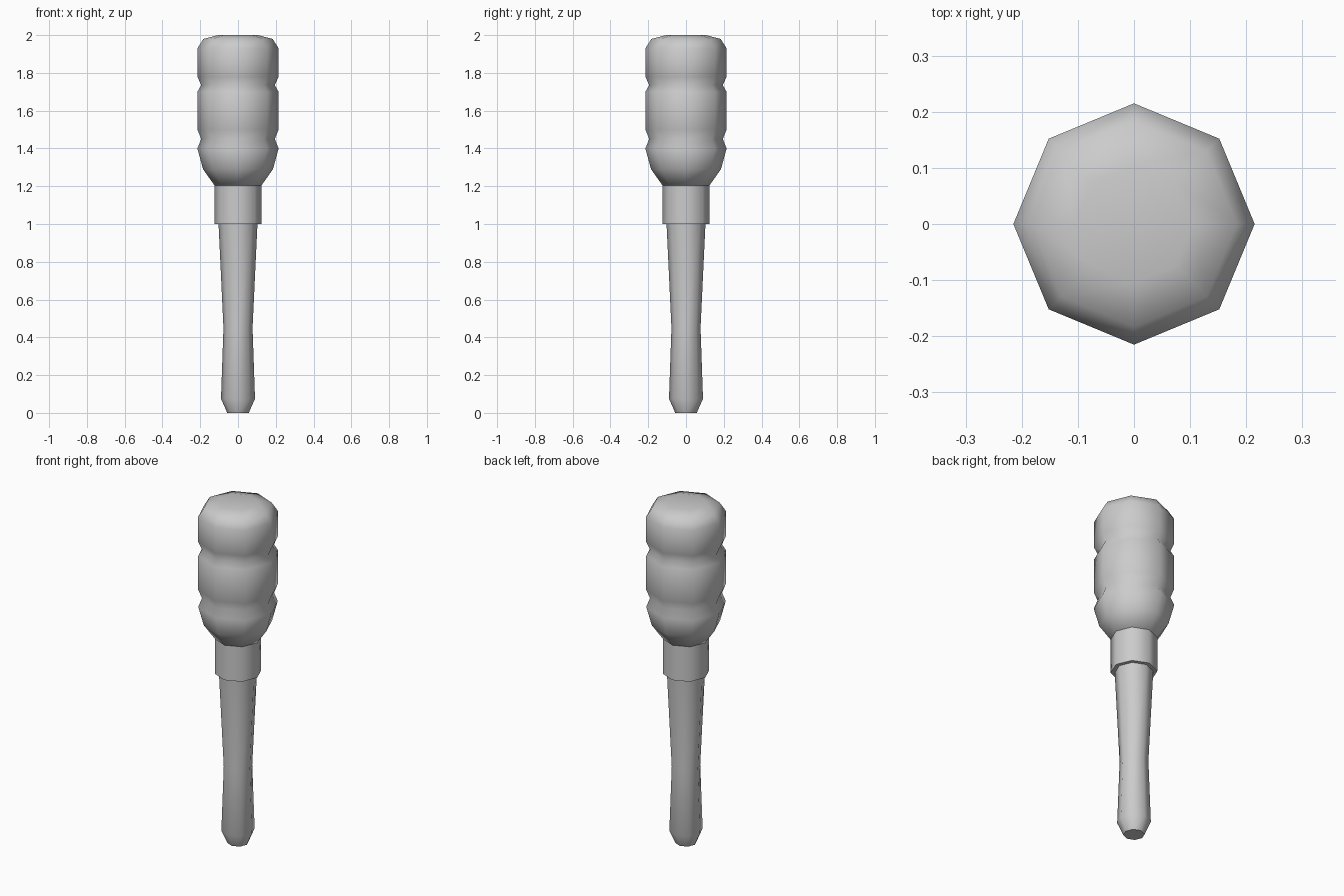
import bpy
import bmesh
import math

SIDES = 8

cube = bpy.data.objects.get("Cube")
if cube:
    bpy.data.objects.remove(cube, do_unlink=True)

# Single plain grey finish
grey = bpy.data.materials.new("light_grey")
grey.use_nodes = True
colour = (0.6, 0.6, 0.6, 1.0)
grey.diffuse_color = colour
grey.node_tree.nodes["Principled BSDF"].inputs["Base Color"].default_value = colour


def lathe(name, profile, sharp_angle):
    """Turn (radius, height) points into a closed eight-sided solid."""
    bm = bmesh.new()
    rings = []
    for radius, z in profile:
        angles = [2 * math.pi * i / SIDES for i in range(SIDES)]
        rings.append([bm.verts.new((radius * math.cos(a), radius * math.sin(a), z))
                      for a in angles])
    for low, high in zip(rings, rings[1:]):
        for i in range(SIDES):
            j = (i + 1) % SIDES
            bm.faces.new((low[i], low[j], high[j], high[i]))
    bm.faces.new(rings[0][::-1])
    bm.faces.new(rings[-1])
    mesh = bpy.data.meshes.new(name)
    bm.to_mesh(mesh)
    bm.free()
    mesh.materials.append(grey)
    obj = bpy.data.objects.new(name, mesh)
    bpy.context.collection.objects.link(obj)
    bpy.ops.object.select_all(action="DESELECT")
    obj.select_set(True)
    bpy.context.view_layer.objects.active = obj
    bpy.ops.object.shade_smooth_by_angle(angle=math.radians(sharp_angle))
    return obj


# Slim waisted shaft with a chamfered tip
lathe("shaft", [(0.057, 0), (0.09, 0.075), (0.077, 0.45), (0.103, 1.0)], 50)

# Straight collar between shaft and grip
lathe("collar", [(0.125, 1.0), (0.125, 1.205)], 50)

# Bulging grip with two grooves and a rounded end
lathe("grip", [(0.125, 1.205), (0.185, 1.29), (0.215, 1.40), (0.195, 1.45),
               (0.215, 1.50), (0.215, 1.70), (0.195, 1.735), (0.215, 1.78),
               (0.215, 1.93), (0.183, 1.98), (0.105, 2.0)], 75)
